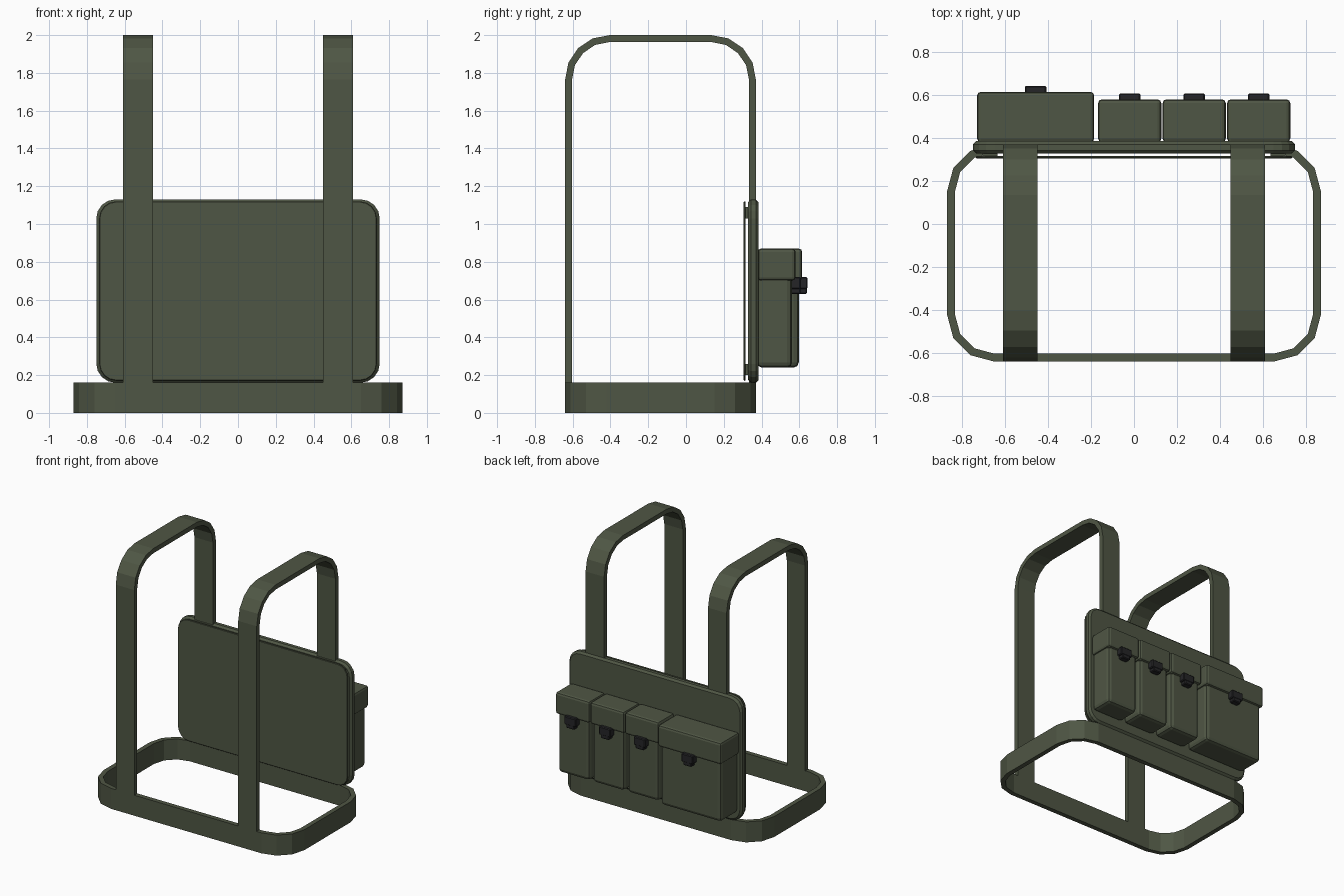
import bpy, bmesh, math
from mathutils import Vector

if "Cube" in bpy.data.objects:
    bpy.data.objects.remove(bpy.data.objects["Cube"])


def material(name, col):
    m = bpy.data.materials.new(name)
    m.diffuse_color = (*col, 1)
    m.use_nodes = True
    m.node_tree.nodes["Principled BSDF"].inputs["Base Color"].default_value = m.diffuse_color
    return m


OLIVE = material("olive fabric", (0.078, 0.093, 0.058))
BLACK = material("black plastic", (0.018, 0.018, 0.020))


def finish(name, bm, mat, bevel=0, segments=1):
    bmesh.ops.recalc_face_normals(bm, faces=bm.faces)
    me = bpy.data.meshes.new(name)
    bm.to_mesh(me)
    bm.free()
    me.materials.append(mat)
    ob = bpy.data.objects.new(name, me)
    bpy.context.collection.objects.link(ob)
    if bevel:
        mod = ob.modifiers.new("Bevel", "BEVEL")
        mod.width, mod.segments = bevel, segments
        mod.limit_method = "ANGLE"
        mod.angle_limit = math.radians(50)
    return ob


def box(name, lo, hi, mat, bevel=0, segments=1):
    bm = bmesh.new()
    bmesh.ops.create_cube(bm, size=1)
    for v in bm.verts:
        v.co = Vector((lo[i] + (v.co[i] + 0.5) * (hi[i] - lo[i]) for i in range(3)))
    return finish(name, bm, mat, bevel, segments)


def band(name, outer, inner, place, d0, d1, closed):
    """Webbing strip: outer and inner outlines swept from depth d0 to d1."""
    bm = bmesh.new()
    rings = [[bm.verts.new(place(p, q, d)) for d, pts in
              ((d0, outer), (d1, outer), (d1, inner), (d0, inner))
              for p, q in [pts[i]]] for i in range(len(outer))]
    n = len(rings)
    for i in range(n if closed else n - 1):
        a, b = rings[i], rings[(i + 1) % n]
        for k in range(4):
            bm.faces.new((a[k], a[(k + 1) % 4], b[(k + 1) % 4], b[k]))
    if not closed:
        bm.faces.new(rings[0])
        bm.faces.new(rings[-1])
    return finish(name, bm, OLIVE)


def rounded(x0, x1, y0, y1, r, seg):
    """Rounded rectangle outline, counter-clockwise from the lower right."""
    pts = []
    for cx, cy, a0 in ((x1 - r, y0 + r, -90), (x1 - r, y1 - r, 0),
                       (x0 + r, y1 - r, 90), (x0 + r, y0 + r, 180)):
        for i in range(seg + 1):
            a = math.radians(a0 + 90 * i / seg)
            pts.append((cx + r * math.cos(a), cy + r * math.sin(a)))
    return pts


def plate(name, x, z0, z1, r, y0, y1, bevel):
    bm = bmesh.new()
    pts = rounded(-x, x, z0, z1, r, 4)
    f = bm.faces.new([bm.verts.new((p, y0, q)) for p, q in pts])
    ext = bmesh.ops.extrude_face_region(bm, geom=[f])["geom"]
    for v in ext:
        if isinstance(v, bmesh.types.BMVert):
            v.co.y = y1
    return finish(name, bm, OLIVE, bevel, 1)


# Waist belt
T = 0.037
band("waist_belt", rounded(-0.87, 0.87, -0.64, 0.37, 0.22, 3),
     rounded(-0.87 + T, 0.87 - T, -0.64 + T, 0.37 - T, 0.22 - T, 3),
     lambda p, q, d: (p, q, d), 0, 0.16, True)

# Shoulder straps: rounded arches, open at the bottom
def arch(t, r):
    top = rounded(-0.64 + t, 0.37 - t, 0, 2.0 - t, r, 4)[5:15]
    return [(0.37 - t, 0.1)] + top + [(-0.64 + t, 0.1)]


for side, x0 in (("left", -0.61), ("right", 0.45)):
    band("shoulder_strap_" + side, arch(0, 0.235), arch(T, 0.235 - T),
         lambda p, q, d: (d, p, q), x0, x0 + 0.16, False)

# Back panel: padded plate with a thin lining sheet in front
plate("back_panel", 0.75, 0.16, 1.13, 0.10, 0.328, 0.385, 0.015)
plate("panel_lining", 0.735, 0.17, 1.12, 0.09, 0.305, 0.316, 0.004)
for sx in (-1, 1):
    for z in (0.22, 1.05):
        x = sx * 0.67
        box("lining_corner_pad", (x - 0.035, 0.31, z - 0.02),
            (x + 0.035, 0.335, z + 0.04), OLIVE)

# Pouches with overlapping lids and buckles
for name, x0, x1, y in (("large_pouch", -0.73, -0.185, 0.615),
                        ("small_pouch_1", -0.167, 0.127, 0.58),
                        ("small_pouch_2", 0.133, 0.427, 0.58),
                        ("small_pouch_3", 0.433, 0.727, 0.58)):
    box(name + "_body", (x0 + 0.012, 0.375, 0.24), (x1 - 0.012, y - 0.018, 0.80),
        OLIVE, 0.027, 2)
    box(name + "_lid", (x0, 0.38, 0.70), (x1, y, 0.87), OLIVE, 0.018, 2)
    c = (x0 + x1) / 2
    box(name + "_buckle_top", (c - 0.05, y - 0.04, 0.655), (c + 0.05, y + 0.028, 0.72),
        BLACK, 0.006)
    box(name + "_buckle_tongue", (c - 0.036, y - 0.04, 0.63), (c + 0.036, y + 0.026, 0.67),
        BLACK, 0.006)
